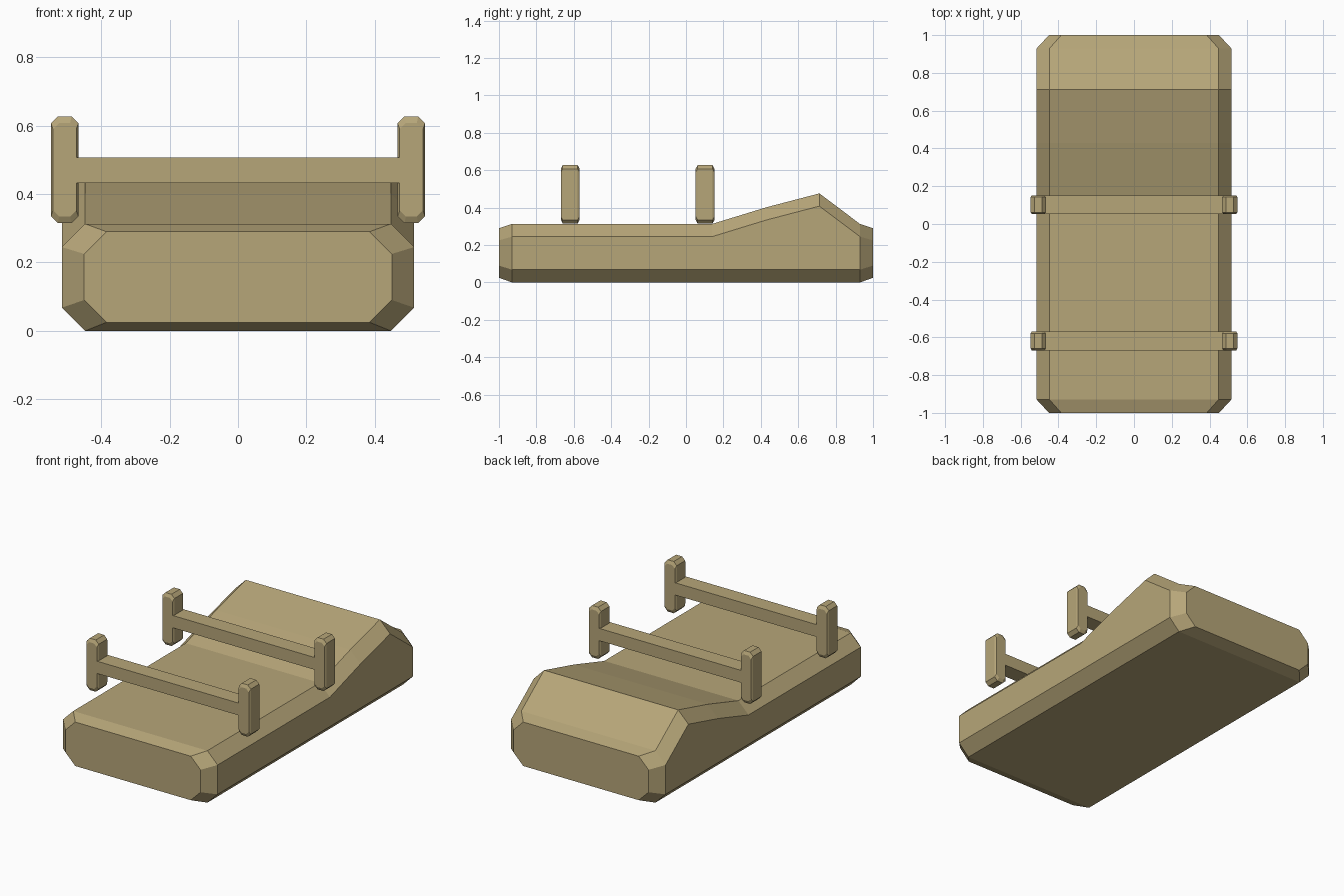
import bpy, bmesh

if "Cube" in bpy.data.objects:
    bpy.data.objects.remove(bpy.data.objects["Cube"])

tan = bpy.data.materials.new("tan")
tan.diffuse_color = (0.47, 0.38, 0.19, 1)
tan.use_nodes = True
tan.node_tree.nodes["Principled BSDF"].inputs["Base Color"].default_value = tan.diffuse_color


def section(bm, y, x0, hw, z0, z1, c):
    """Chamfered rectangle in the xz plane, returned as a ring of verts."""
    pts = [(-hw + c, z0), (hw - c, z0), (hw, z0 + c), (hw, z1 - c),
           (hw - c, z1), (c - hw, z1), (-hw, z1 - c), (-hw, z0 + c)]
    return [bm.verts.new((x0 + x, y, z)) for x, z in pts]


def loft(name, stations, x0=0.0):
    """Skin chamfered sections given as (y, half width, bottom, top, chamfer)."""
    bm = bmesh.new()
    rings = [section(bm, s[0], x0, *s[1:]) for s in stations]
    for a, b in zip(rings, rings[1:]):
        for i in range(8):
            j = (i + 1) % 8
            bm.faces.new((a[i], a[j], b[j], b[i]))
    bm.faces.new(rings[0])
    bm.faces.new(rings[-1])
    finish(name, bm)


def finish(name, bm):
    bmesh.ops.recalc_face_normals(bm, faces=bm.faces)
    me = bpy.data.meshes.new(name)
    bm.to_mesh(me)
    bm.free()
    me.materials.append(tan)
    bpy.context.collection.objects.link(bpy.data.objects.new(name, me))


# Padded base with raised headrest towards the back
loft("padded_base", [
    (-1.0, 0.45, 0.025, 0.29, 0.065),
    (-0.93, 0.515, 0.0, 0.313, 0.068),
    (0.14, 0.515, 0.0, 0.313, 0.068),
    (0.43, 0.515, 0.0, 0.402, 0.068),
    (0.713, 0.515, 0.0, 0.476, 0.068),
    (0.93, 0.515, 0.0, 0.313, 0.068),
    (1.0, 0.45, 0.025, 0.29, 0.065)])

# Two restraint bars, each a rail between two chamfered end posts
for label, y in (("front", -0.619), ("rear", 0.102)):
    for side, s in (("left", -1), ("right", 1)):
        loft(f"{label}_{side}_post", [
            (y - 0.05, 0.034, 0.334, 0.608, 0.018),
            (y - 0.04, 0.04, 0.315, 0.627, 0.02),
            (y + 0.04, 0.04, 0.315, 0.627, 0.02),
            (y + 0.05, 0.034, 0.334, 0.608, 0.018)], x0=s * 0.507)
    bm = bmesh.new()
    bmesh.ops.create_cube(bm, size=1)
    bmesh.ops.scale(bm, vec=(0.946, 0.1, 0.074), verts=bm.verts)
    bmesh.ops.translate(bm, vec=(0, y, 0.47), verts=bm.verts)
    finish(f"{label}_rail", bm)
